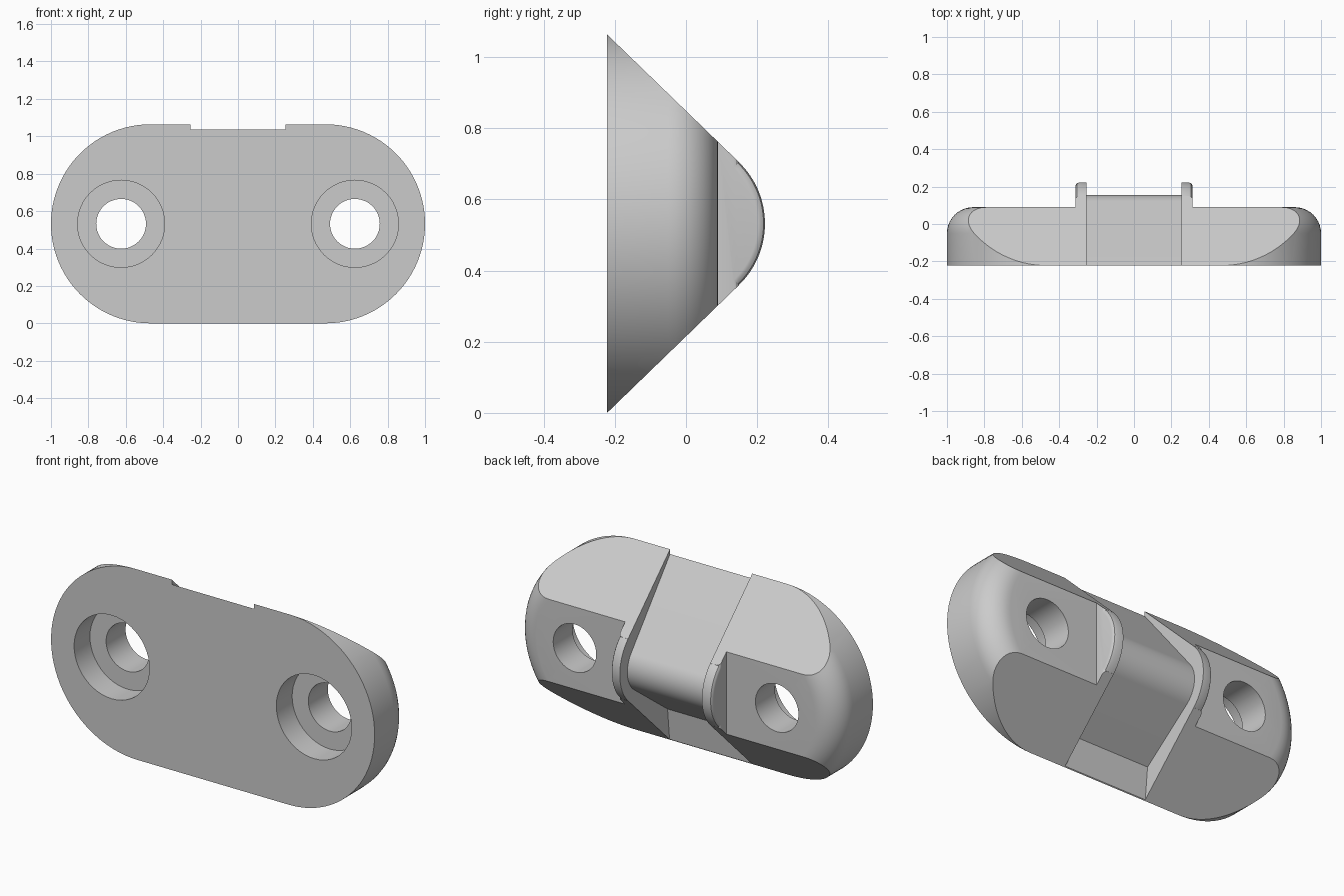
import bpy, bmesh
from math import sin, cos, pi, radians

cube = bpy.data.objects.get("Cube")
if cube:
    bpy.data.objects.remove(cube, do_unlink=True)

FRONT, BACK, MID_Z, END_R = -0.222, 0.09, 0.532, 0.532

grey = bpy.data.materials.new("light grey")
grey.use_nodes = True
grey.diffuse_color = (0.6, 0.6, 0.6, 1)
grey.node_tree.nodes["Principled BSDF"].inputs["Base Color"].default_value = (0.6, 0.6, 0.6, 1)


def loft(name, rings):
    """Skin equal-length rings of points and cap both ends."""
    bm = bmesh.new()
    rows = [[bm.verts.new(p) for p in ring] for ring in rings]
    n = len(rows[0])
    for a, b in zip(rows, rows[1:]):
        for i in range(n):
            j = (i + 1) % n
            bm.faces.new((a[i], a[j], b[j], b[i]))
    bm.faces.new(rows[0])
    bm.faces.new(rows[-1])
    bmesh.ops.recalc_face_normals(bm, faces=bm.faces)
    mesh = bpy.data.meshes.new(name)
    bm.to_mesh(mesh)
    bm.free()
    mesh.materials.append(grey)
    obj = bpy.data.objects.new(name, mesh)
    bpy.context.collection.objects.link(obj)
    return obj


def prism(name, profile, half_width):
    """Extrude a (y, z) profile along x."""
    return loft(name, [[(x, y, z) for y, z in profile] for x in (-half_width, half_width)])


def arc(cy, cz, r, start, end, steps):
    angles = [radians(start + (end - start) * i / steps) for i in range(steps + 1)]
    return [(cy + r * cos(a), cz + r * sin(a)) for a in angles]


def stadium(inset, y):
    """Outline with semicircular ends at one depth."""
    c, r = 1 - END_R, END_R - inset
    pts = arc(c, MID_Z, r, -90, 90, 48) + arc(-c, MID_Z, r, 90, 270, 48)
    return [(x, y, z) for x, z in pts]


def cylinder(name, x, r, y0, y1):
    circle = arc(x, MID_Z, r, 0, 352.5, 47)
    return loft(name, [[(px, y, z) for px, z in circle] for y in (y0, y1)])


# Plate with a rounded back edge
FILLET = 0.14
rings = [stadium(0, FRONT)]
for i in range(11):
    a = i / 10 * pi / 2
    rings.append(stadium(FILLET * (1 - cos(a)), BACK - FILLET + FILLET * sin(a)))
body = loft("mounting_bracket", rings)


# Raised middle with softened rim edges
def core_ring(x, inset):
    pts = arc(-0.018, MID_Z, 0.24 - inset, -45.9, 45.9, 32)
    pts = [(-0.2, -0.2), (0.13, -0.2)] + pts + [(0.13, 1.26), (-0.2, 1.26)]
    return [(x, y, z) for y, z in pts]


half = [(0.313, 0.02), (0.311, 0.012), (0.305, 0.004), (0.293, 0)]
sections = [(-x, i) for x, i in half] + half[::-1]
core = loft("raised_middle", [core_ring(x, i) for x, i in sections])

# Wedge that trims the top and bottom into slopes
wedge = prism("slope_trim", [(-0.3, 1.1395), (0.3275, MID_Z), (-0.3, -0.0755)], 1.5)

# Strap channel across the middle, deeper towards the bottom
floor = arc(0.005, 0.52, 0.15, 39, -53, 24)
channel = prism("channel_cutter",
                [(-0.3, 1.037), (FRONT, 1.037)] + floor +
                [(-0.2, 0.18), (-0.218, 0), (-0.218, -0.1), (0.5, -0.1), (0.5, 1.3), (-0.3, 1.3)],
                0.254)

steps = [(core, 'UNION'), (wedge, 'INTERSECT'), (channel, 'DIFFERENCE')]

# Counterbored screw holes
for side, x in (("left", 0.625), ("right", -0.625)):
    steps.append((cylinder(side + "_counterbore", x, 0.233, -0.4, FRONT + 0.14), 'DIFFERENCE'))
    steps.append((cylinder(side + "_screw_hole", x, 0.133, -0.5, 0.4), 'DIFFERENCE'))

for tool, operation in steps:
    mod = body.modifiers.new(tool.name, 'BOOLEAN')
    mod.object, mod.operation, mod.solver = tool, operation, 'EXACT'

# Bake the cuts and remove the cutters
bpy.context.view_layer.update()
graph = bpy.context.evaluated_depsgraph_get()
result = bpy.data.meshes.new_from_object(body.evaluated_get(graph))
body.modifiers.clear()
body.data = result
for tool, _ in steps:
    bpy.data.objects.remove(tool, do_unlink=True)

bpy.ops.object.select_all(action='DESELECT')
body.select_set(True)
bpy.context.view_layer.objects.active = body
bpy.ops.object.shade_smooth_by_angle(angle=radians(25))
